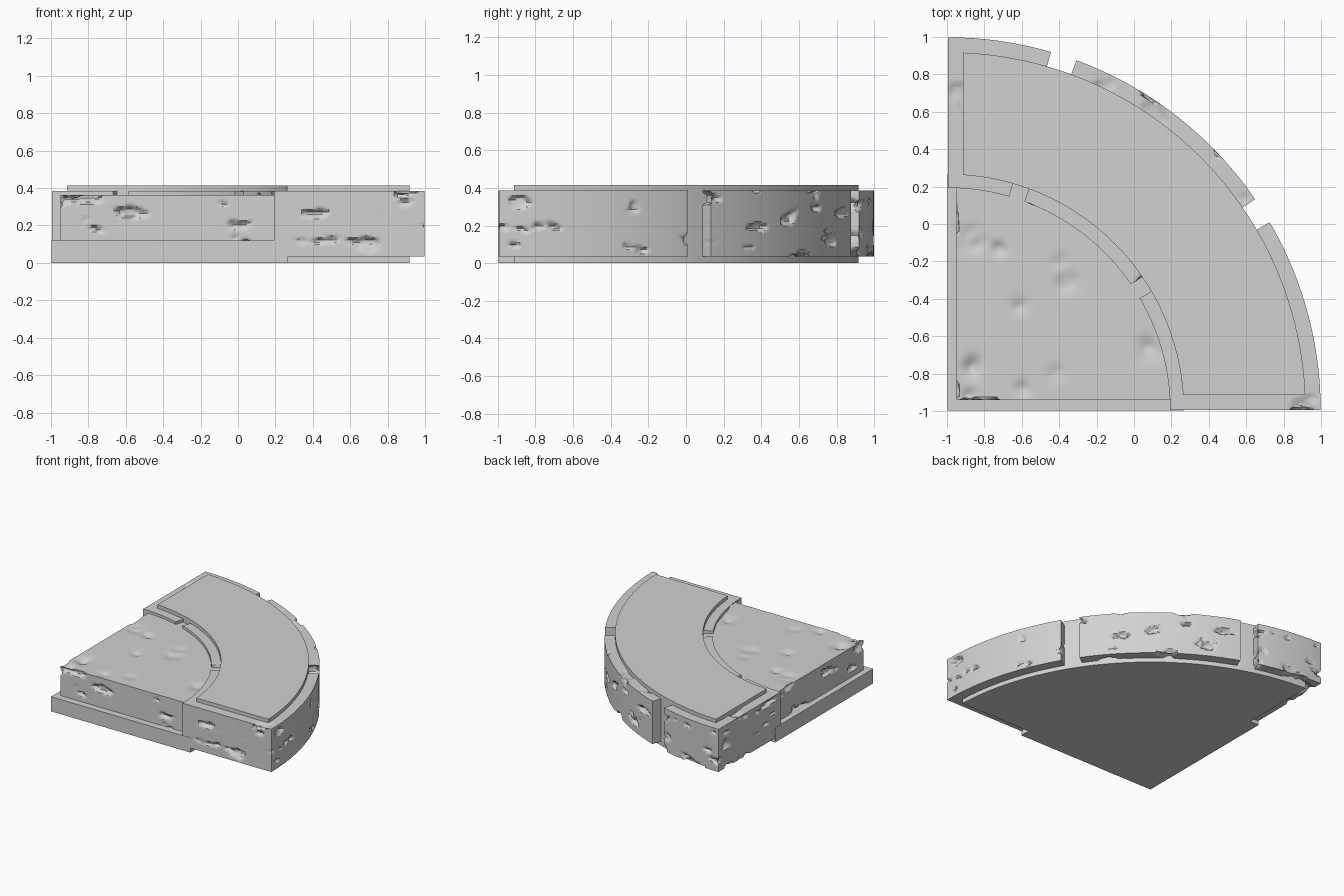
import bpy, bmesh
from math import sin, cos, asin, radians, pi, sqrt, exp
from mathutils import Vector, noise

cube = bpy.data.objects.get("Cube")
if cube:
    bpy.data.objects.remove(cube, do_unlink=True)

CX = CY = -0.997       # shared centre of all the arcs
R_OUT, R_IN = 1.995, 1.19

stone = bpy.data.materials.new("pale_grey_stone")
stone.use_nodes = True
GREY = (0.64, 0.64, 0.64, 1)
stone.diffuse_color = GREY
bsdf = stone.node_tree.nodes["Principled BSDF"]
bsdf.inputs["Base Color"].default_value = GREY
bsdf.inputs["Roughness"].default_value = 0.9


def finish(name, bm, angle):
    bmesh.ops.recalc_face_normals(bm, faces=bm.faces)
    mesh = bpy.data.meshes.new(name)
    bm.to_mesh(mesh)
    bm.free()
    mesh.materials.append(stone)
    obj = bpy.data.objects.new(name, mesh)
    bpy.context.collection.objects.link(obj)
    bpy.ops.object.select_all(action="DESELECT")
    obj.select_set(True)
    bpy.context.view_layer.objects.active = obj
    bpy.ops.object.shade_smooth_by_angle(angle=radians(angle))
    return obj


def arc(radius, inset=0.0, steps=64):
    """Quarter arc whose ends stop at a distance from the straight sides."""
    a = asin(inset / radius)
    angles = [a + (pi / 2 - 2 * a) * i / steps for i in range(steps + 1)]
    return [(CX + radius * cos(t), CY + radius * sin(t)) for t in angles]


def prism(name, outline, z0, z1):
    bm = bmesh.new()
    face = bm.faces.new([bm.verts.new((x, y, z0)) for x, y in outline])
    top = bmesh.ops.extrude_face_region(bm, geom=[face])["geom"]
    verts = [g for g in top if isinstance(g, bmesh.types.BMVert)]
    bmesh.ops.translate(bm, vec=(0, 0, z1 - z0), verts=verts)
    if not face.is_valid or len(bm.faces) < len(outline) + 2:
        bm.faces.new([v for v in bm.verts if v not in verts])
    return finish(name, bm, 30)


def worn_solid(name, counts, shape, wear):
    """Finely divided box, bent by shape(u, v, w) and dented by wear(p, n)."""
    bm = bmesh.new()
    made = {}

    def vert(key):
        if key not in made:
            made[key] = bm.verts.new(shape(*[k / c for k, c in zip(key, counts)]))
        return made[key]

    for axis in range(3):
        a, b = (axis + 1) % 3, (axis + 2) % 3
        for side in (0, counts[axis]):
            for i in range(counts[a]):
                for j in range(counts[b]):
                    quad = []
                    for di, dj in ((0, 0), (1, 0), (1, 1), (0, 1)):
                        key = [0, 0, 0]
                        key[axis], key[a], key[b] = side, i + di, j + dj
                        quad.append(vert(tuple(key)))
                    bm.faces.new(quad)
    bmesh.ops.recalc_face_normals(bm, faces=bm.faces)
    bm.normal_update()
    moves = [(v, v.normal * wear(v.co, v.normal)) for v in bm.verts]
    for v, move in moves:
        v.co -= move
    return finish(name, bm, 38)


def chips(p):
    """Long, flat chips that run level along the walls."""
    n = noise.noise(Vector((p.x * 5, p.y * 5, p.z * 13)))
    n += 0.3 * noise.noise(Vector((p.x * 17, p.y * 17, p.z * 30)))
    return min(0.028, max(0.0, n - 0.36) * 0.14)


# Mortar base below the floor slab
prism("mortar_base", [(CX, CY)] + arc(1.265), 0, 0.12)

# Curved mortar core, which also forms the raised walkway on top
prism("walkway_core", arc(1.915, 0.083) + arc(1.262, 0.083)[::-1], 0, 0.415)


# Three worn arc blocks, parted by narrow radial joints
def block(name, start, end):
    a0, a1 = radians(start), radians(end)

    def shape(u, v, w):
        t = a0 + (a1 - a0) * u
        r = R_IN + (R_OUT - R_IN) * v
        return (CX + r * cos(t), CY + r * sin(t), 0.035 + 0.35 * w)

    def wear(p, n):
        return chips(p) * (0.5 if n.z > 0.9 else 1)

    count = round((end - start) * 2.8)
    worn_solid(name, (count, 44, 28), shape, wear)


block("front_arc_block", 0.1, 30.3)
block("middle_arc_block", 34.5, 69.8)
block("rear_arc_block", 73.9, 89.9)

# Floor slab with shallow hollows (x, y, size) in its top
HOLLOWS = [(-0.86, -0.08, 0.08), (-0.72, -0.13, 0.05), (-0.62, -0.43, 0.06),
           (-0.36, -0.32, 0.07), (-0.4, -0.19, 0.05), (-0.86, -0.76, 0.08),
           (-0.42, -0.8, 0.05), (-0.6, -0.88, 0.05), (0.09, -0.66, 0.08),
           (-0.88, -0.92, 0.05)]


def slab_shape(u, v, w):
    x, y = u * sqrt(1 - v * v / 2), v * sqrt(1 - u * u / 2)
    return (CX + 0.047 + 1.2 * x, CY + 0.057 + 1.2 * y, 0.115 + 0.248 * w)


def slab_wear(p, n):
    if n.z < 0.9:
        return chips(p + Vector((3, 1, 0)))
    ragged = 0.7 + 0.9 * noise.noise(p * 11)
    return sum(0.024 * ragged * exp(-((p.x - x) ** 2 + (p.y - y) ** 2) / (0.5 * s * s))
               for x, y, s in HOLLOWS)


worn_solid("floor_slab", (76, 76, 20), slab_shape, slab_wear)
